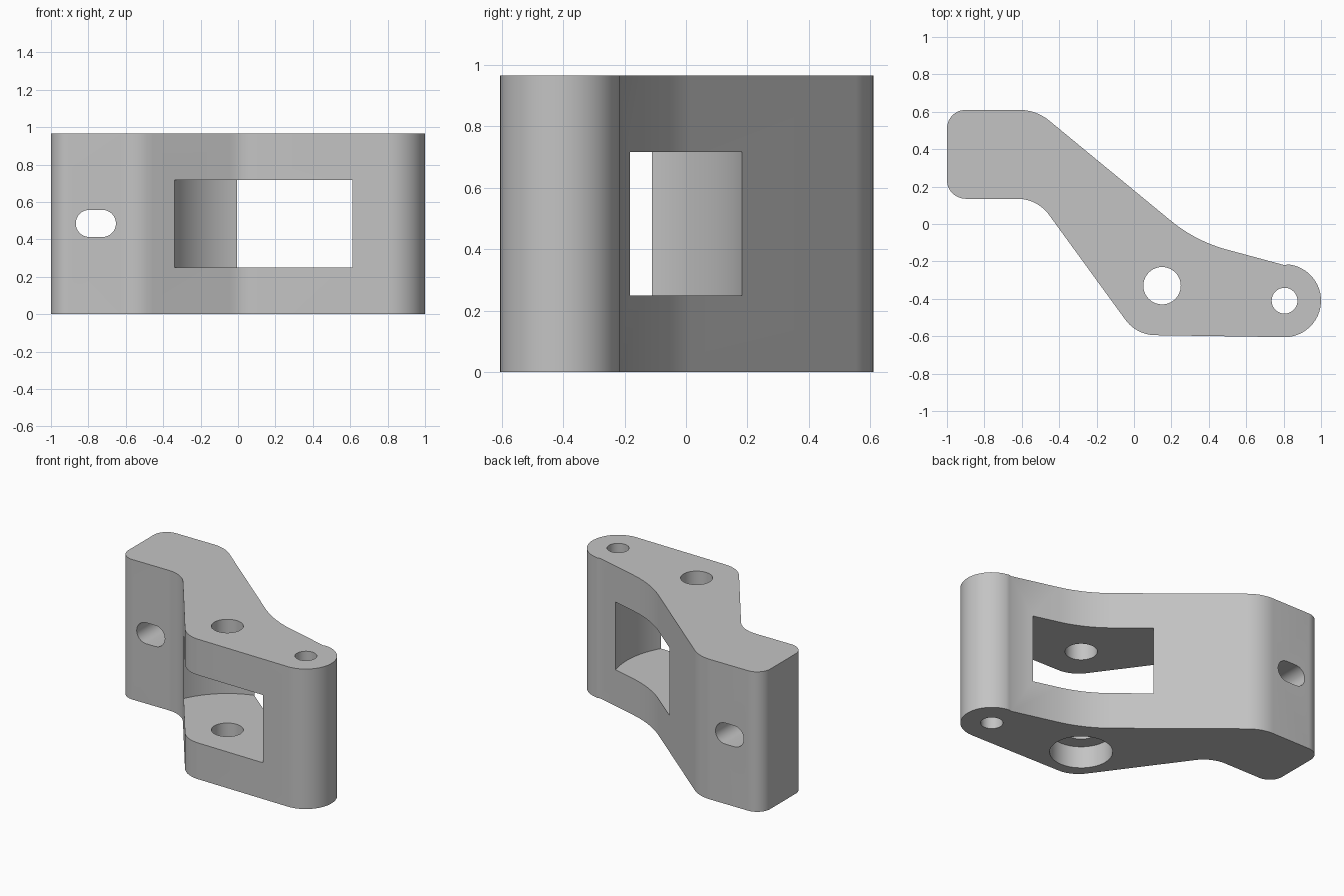
import bpy, bmesh, math
from mathutils import Vector

if "Cube" in bpy.data.objects:
    bpy.data.objects.remove(bpy.data.objects["Cube"], do_unlink=True)

HEIGHT = 0.965
PIVOT = (0.15, -0.33)
PIN = (0.805, -0.41)
PIN_BOSS = 0.195

grey = bpy.data.materials.new("plain grey")
grey.use_nodes = True
grey.diffuse_color = (0.55, 0.55, 0.55, 1)
grey.node_tree.nodes["Principled BSDF"].inputs["Base Color"].default_value = grey.diffuse_color


def arc(center, radius, start, end, steps):
    """Points on a circular arc, angles in degrees."""
    return [Vector((center[0] + radius * math.cos(a), center[1] + radius * math.sin(a)))
            for a in (math.radians(start + (end - start) * i / steps) for i in range(steps + 1))]


def fillet(before, corner, after, radius, steps=12):
    """Points that round a corner with a tangent arc."""
    p = Vector(corner)
    u = (Vector(before) - p).normalized()
    v = (Vector(after) - p).normalized()
    half = u.angle(v) / 2
    center = p + (u + v).normalized() * radius / math.sin(half)
    a = p + u * radius / math.tan(half) - center
    b = p + v * radius / math.tan(half) - center
    total = a.angle(b)
    return [center + (a * math.sin(total * (1 - t)) + b * math.sin(total * t)) / math.sin(total)
            for t in (i / steps for i in range(steps + 1))]


def prism(name, outline, low, high, along_y=False):
    """Extrude a closed outline along z, or an x-z outline along y."""
    bm = bmesh.new()
    place = (lambda p: (p[0], low, p[1])) if along_y else (lambda p: (p[0], p[1], low))
    face = bm.faces.new([bm.verts.new(place(p)) for p in outline])
    moved = bmesh.ops.extrude_face_region(bm, geom=[face])["geom"]
    offset = (0, high - low, 0) if along_y else (0, 0, high - low)
    bmesh.ops.translate(bm, vec=offset,
                        verts=[g for g in moved if isinstance(g, bmesh.types.BMVert)])
    bmesh.ops.recalc_face_normals(bm, faces=bm.faces)
    mesh = bpy.data.meshes.new(name)
    bm.to_mesh(mesh)
    bm.free()
    mesh.materials.append(grey)
    obj = bpy.data.objects.new(name, mesh)
    bpy.context.collection.objects.link(obj)
    return obj


def circle(center, radius, steps):
    return arc(center, radius, 0, 360, steps)[:-1]


# Cranked body outline, clockwise from the mounting end
corners = [((-1, 0.135), 0.1), ((-1, 0.61), 0.1), ((-0.523, 0.61), 0.25),
           ((0.33, -0.092), 0.8), ((0.805, -0.22), 0), ((0.805, -0.605), 0),
           ((0.013, -0.593), 0.2), ((-0.517, 0.135), 0.21)]
outline = []
for i, (corner, radius) in enumerate(corners):
    if radius:
        outline += fillet(corners[i - 1][0], corner, corners[(i + 1) % len(corners)][0], radius)
    elif not outline or corner[1] > PIN[1]:
        # Rounded pin end
        outline.append(Vector(corner))
        outline += arc(PIN, PIN_BOSS, 84, -90, 24)
body = prism("bracket_body", outline, 0, HEIGHT)

# Round pocket, pivot bore with counterbore, pin bore, mounting slot
slot = arc((-0.725, 0.485), 0.0725, -90, 90, 16) + arc((-0.795, 0.485), 0.0725, 90, 270, 16)
cutters = [
    prism("pocket_cutter", circle(PIVOT, 0.536, 96), 0.25, 0.717),
    prism("pivot_bore_cutter", circle(PIVOT, 0.1, 40), -0.1, HEIGHT + 0.1),
    prism("counterbore_cutter", circle(PIVOT, 0.195, 56), -0.1, 0.15),
    prism("pin_bore_cutter", circle(PIN, 0.069, 32), -0.1, HEIGHT + 0.1),
    prism("slot_cutter", slot, -0.1, 0.8, along_y=True),
]

bpy.ops.object.select_all(action="DESELECT")
body.select_set(True)
bpy.context.view_layer.objects.active = body
for cutter in cutters:
    cutter.hide_render = True
    mod = body.modifiers.new(cutter.name, "BOOLEAN")
    mod.operation = "DIFFERENCE"
    mod.solver = "EXACT"
    mod.object = cutter
    bpy.ops.object.modifier_apply(modifier=mod.name)
    bpy.data.objects.remove(cutter, do_unlink=True)

bpy.ops.object.shade_smooth_by_angle(angle=math.radians(30))
